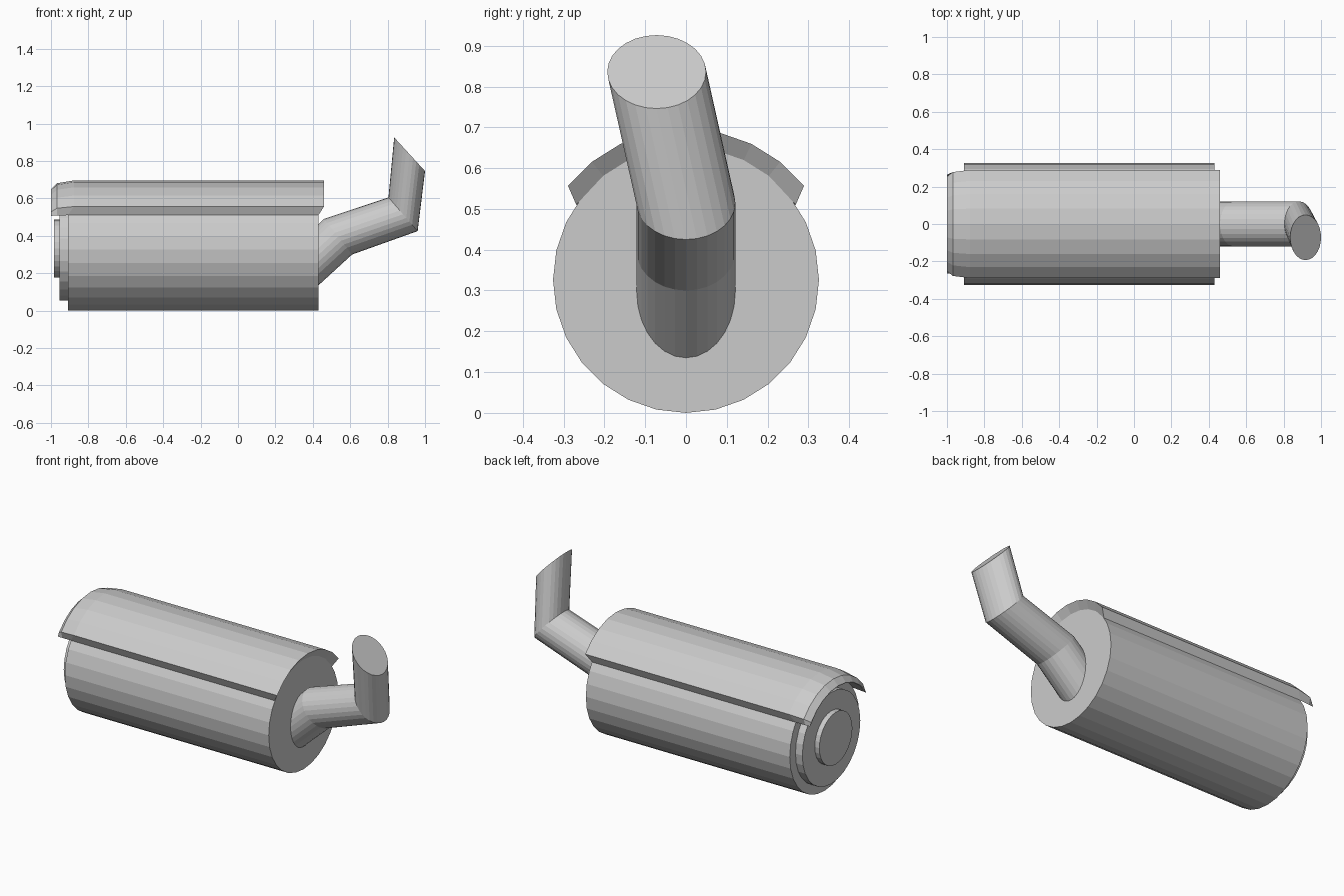
import bpy, math
from mathutils import Vector

if "Cube" in bpy.data.objects:
    bpy.data.objects.remove(bpy.data.objects["Cube"])

AXIS_Z = 0.326
SIDES = 28
STEP = 2 * math.pi / SIDES


def loft(name, rings):
    """Skin a list of closed rings into a capped, flat-shaded solid."""
    n = len(rings[0])
    verts = [v for ring in rings for v in ring]
    faces = []
    for k in range(len(rings) - 1):
        a, b = k * n, (k + 1) * n
        faces += [(a + i, a + (i + 1) % n, b + (i + 1) % n, b + i) for i in range(n)]
    return verts, faces, n


def make(name, verts, faces):
    import bmesh
    mesh = bpy.data.meshes.new(name)
    mesh.from_pydata(verts, [], faces)
    bm = bmesh.new()
    bm.from_mesh(mesh)
    bmesh.ops.recalc_face_normals(bm, faces=bm.faces)
    bm.to_mesh(mesh)
    bm.free()
    obj = bpy.data.objects.new(name, mesh)
    bpy.context.collection.objects.link(obj)
    return obj


def polar(x, r, a, z=AXIS_Z):
    return Vector((x, r * math.sin(a), z + r * math.cos(a)))


def tube(name, rings):
    verts, faces, n = loft(name, rings)
    faces += [tuple(range(n)), tuple(range(len(verts) - n, len(verts)))]
    return make(name, verts, faces)


def drum(name, x0, x1, r, z=AXIS_Z):
    return tube(name, [[polar(x, r, i * STEP, z) for i in range(SIDES)] for x in (x0, x1)])


# Canister and stepped end caps
drum("muffler_body", -0.91, 0.43, 0.326)
drum("end_plate", -0.955, -0.90, 0.272)
drum("inlet_boss", -0.985, -0.95, 0.155, 0.333)

# Heat shield wrapped over the top: outer x, outer radius, inner x, inner radius
stations = [(0.46, 0.37, 0.43, 0.326), (-0.877, 0.37, -0.91, 0.326),
            (-0.968, 0.355, -0.968, 0.322), (-1.0, 0.323, -1.0, 0.320)]
outer = [i * STEP for i in range(-4, 5)]
inner = outer[:]
inner[0], inner[-1] = -math.radians(55.6), math.radians(55.6)
rings = [[polar(xo, ro, a) for a in outer] + [polar(xi, ri, a) for a in reversed(inner)]
         for xo, ro, xi, ri in stations]
verts, faces, n = loft("heat_shield", rings)
m = len(outer)
for base in (0, len(verts) - n):
    faces += [(base + i, base + i + 1, base + n - 2 - i, base + n - 1 - i) for i in range(m - 1)]
make("heat_shield", verts, faces)

# Mitred tail pipe: ring centre and half length of the slanted cut
joints = [((0.43, 0, 0.298), (0, 0, -0.163)),
          ((0.535, 0, 0.395), (0.075, 0, -0.095)),
          ((0.8825, 0, 0.515), (0.078, 0, -0.09)),
          ((0.9175, -0.072, 0.836), (0.0825, 0, -0.09))]
tube("tail_pipe", [[Vector(c) + Vector(h) * math.cos(i * STEP) + Vector((0, 0.121 * math.sin(i * STEP), 0))
                    for i in range(SIDES)] for c, h in joints])
